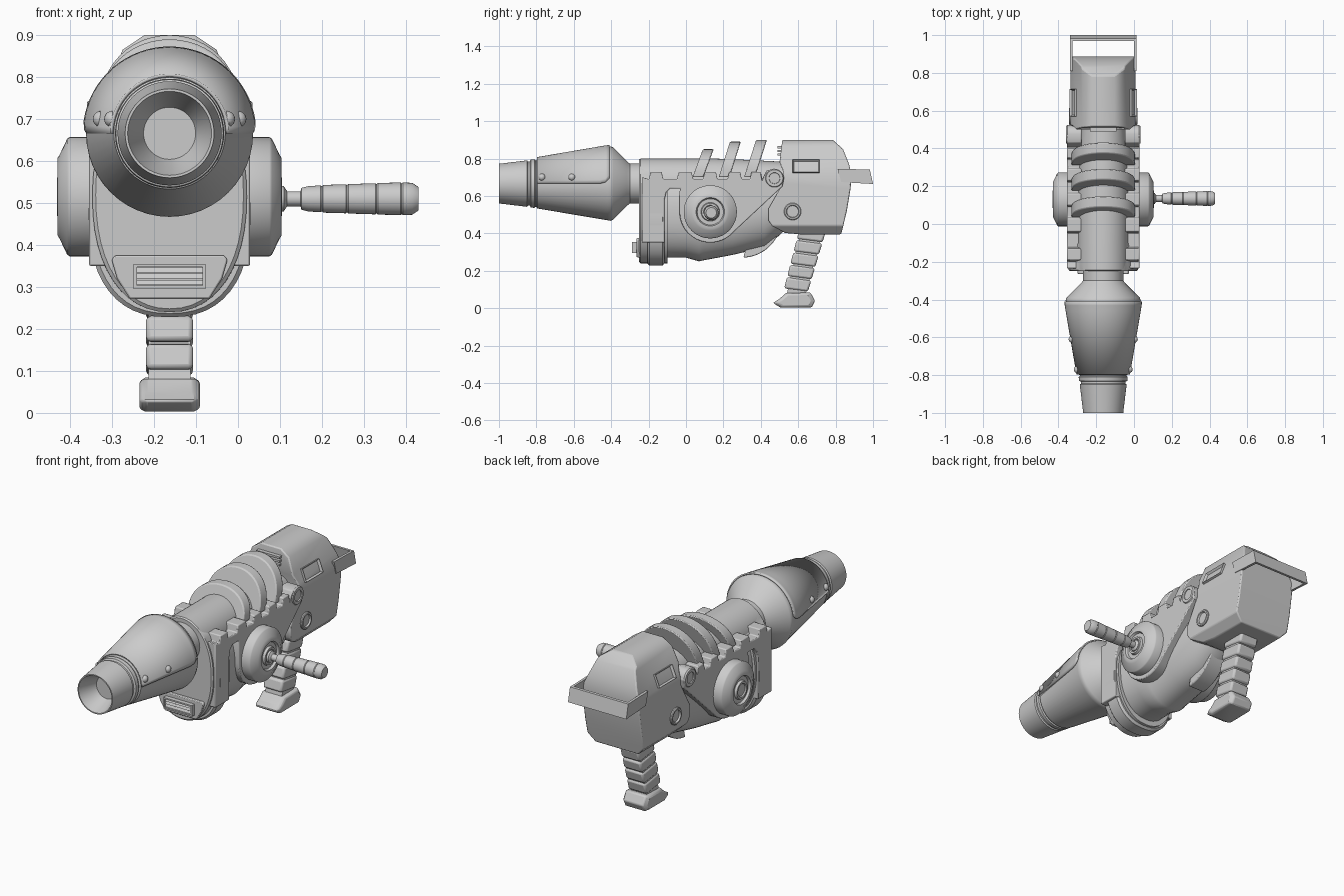
import bpy, bmesh, math
from mathutils import Vector, Matrix

if "Cube" in bpy.data.objects:
    bpy.data.objects.remove(bpy.data.objects["Cube"])

CX, AZ = -0.163, 0.666      # centre plane of the body, barrel axis height
COS, SIN, TAU = math.cos, math.sin, math.tau


def finish(name, bm, bevel=0, angle=35):
    bmesh.ops.recalc_face_normals(bm, faces=bm.faces)
    me = bpy.data.meshes.new(name)
    bm.to_mesh(me)
    bm.free()
    ob = bpy.data.objects.new(name, me)
    bpy.context.collection.objects.link(ob)
    me.shade_smooth()
    me.set_sharp_from_angle(angle=math.radians(angle))
    if bevel:
        m = ob.modifiers.new("bevel", 'BEVEL')
        m.width, m.segments, m.limit_method = bevel, 2, 'ANGLE'
        m.angle_limit = math.radians(40)
    return ob


def loft_bm(rings, closed=True, cap=True):
    bm = bmesh.new()
    vs = [[bm.verts.new(p) for p in r] for r in rings]
    n = len(rings[0])
    for a, b in zip(vs, vs[1:]):
        for i in range(n if closed else n - 1):
            j = (i + 1) % n
            bm.faces.new((a[i], a[j], b[j], b[i]))
    if cap:
        bm.faces.new(vs[0])
        bm.faces.new(vs[-1])
    return bm


def loft(name, rings, bevel=0, **kw):
    return finish(name, loft_bm(rings, **kw), bevel)


def prism_bm(pts, d0, d1):
    """Side profile (y, z) extruded between two offsets from the centre plane."""
    return loft_bm([[(CX + d, y, z) for y, z in pts] for d in (d0, d1)])


def prism(name, pts, d0, d1, bevel=0):
    return finish(name, prism_bm(pts, d0, d1), bevel)


def lathe_y(name, prof, segs=48, z=AZ):
    return loft(name, [[(CX + r * COS(TAU * i / segs), y, z + r * SIN(TAU * i / segs))
                        for i in range(segs)] for y, r in prof])


def lathe_x(name, prof, y, z, s=1, segs=40):
    return loft(name, [[(CX + s * d, y + r * COS(TAU * i / segs), z + r * SIN(TAU * i / segs))
                        for i in range(segs)] for d, r in prof])


def oval(y, zb, zt, hw, n=48, e=2.2):
    f = lambda v: math.copysign(abs(v) ** (2 / e), v)
    return [(CX + hw * f(COS(TAU * i / n)), y, (zb + zt) / 2 + (zt - zb) / 2 * f(SIN(TAU * i / n)))
            for i in range(n)]


def box(name, y0, y1, z0, z1, d0, d1, bevel=0):
    return prism(name, [(y0, z0), (y1, z0), (y1, z1), (y0, z1)], d0, d1, bevel)


# Nozzle with bore, tip rings and cone
lathe_y("nozzle", [(-.9, .062), (-.975, .092), (-1, .1), (-1, .106), (-.85, .124), (-.845, .118),
                   (-.835, .118), (-.83, .128), (-.81, .13), (-.805, .124), (-.8, .124),
                   (-.795, .133), (-.42, .196), (-.405, .199), (-.39, .194), (-.315, .118),
                   (-.3, .107), (-.22, .107)])

# Raised upper shell on the cone, with rivets
shell = []
for y, r, a in ((-.795, .135, 0), (-.46, .192, 0), (-.43, .197, .04), (-.41, .2, .14)):
    shell.append([(CX + (r + .003) * COS(t), y, AZ + (r + .003) * SIN(t))
                  for t in (a + (math.pi - 2 * a) * i / 32 for i in range(33))])
ob = loft("cone_shell", shell, closed=False, cap=False)
m = ob.modifiers.new("thickness", 'SOLIDIFY')
m.thickness, m.offset = .008, 0
for s in (-1, 1):
    for y, d in ((-.77, .137), (-.61, .164)):
        bm = bmesh.new()
        bmesh.ops.create_uvsphere(bm, u_segments=16, v_segments=10, radius=.019)
        bmesh.ops.translate(bm, verts=bm.verts, vec=(CX + s * d, y, .7))
        finish("rivet", bm)

# Upper barrel tube
lathe_y("barrel_tube", [(-.25, .128), (-.243, .134), (.15, .134), (.3, .128), (.56, .115)])

# Oval front plate, flange and lower body
loft("front_plate", [oval(-.25, .248, .79, .176), oval(-.243, .24, .79, .184), oval(-.1, .24, .76, .184)])
loft("front_flange", [oval(-.205, .237, .72, .184, e=2.4), oval(-.195, .228, .72, .193, e=2.4),
                      oval(-.125, .228, .72, .193, e=2.4), oval(-.115, .24, .72, .184, e=2.4)])
loft("lower_body", [oval(-.15, .27, .74, .17), oval(.0, .27, .74, .17), oval(.07, .25, .74, .168),
                    oval(.09, .255, .74, .165), oval(.25, .285, .74, .16), oval(.42, .325, .74, .15),
                    oval(.5, .39, .72, .14), oval(.56, .45, .7, .13)])

# Front vent: shield, frame and slats
shield = [(-.13, .375), (.13, .375), (.138, .365), (.125, .32), (.095, .272), (-.095, .272),
          (-.125, .32), (-.138, .365)]
loft("vent_shield", [[(CX + x, y, z) for x, z in shield] for y in (-.264, -.2)], bevel=.004)
for z in (.295, .347):
    box("vent_frame", -.288, -.25, z, z + .008, -.086, .086)
for d in (-.086, .078):
    box("vent_frame_side", -.288, -.25, .295, .355, d, d + .008)
for i in range(3):
    z = .306 + i * .0145
    prism("vent_slat", [(-.284, z), (-.25, z), (-.25, z + .011), (-.278, z + .011)], -.08, .08)

# Toothed side plates with a rounded lobe round the hub
top = [(-.235, .7)]
for a, b in ((-.19, -.13), (-.04, .03), (.1, .16), (.23, .29), (.35, .4)):
    top += [(a - .008, .69), (a, .728), (b, .728), (b + .008, .69)]
lobe = [(.13 + .165 * COS(t), .515 + .165 * SIN(t))
        for t in (math.radians(-40 - 140 * i / 16) for i in range(17))]
plate = ([(-.235, .35)] + top + [(.43, .735), (.47, .746), (.505, .735), (.525, .7), (.515, .65)]
         + lobe + [(-.035, .62), (-.03, .64), (-.085, .64), (-.105, .62), (-.115, .58), (-.115, .35)])
for s in (-1, 1):
    prism("side_plate", plate, s * .115, s * .192, .005)
    lathe_x("pivot_boss", [(.12, .05), (.19, .05), (.197, .045), (.197, .03), (.186, .027)],
            .473, .695, s, 28)
    # Hub discs
    lathe_x("hub", [(.14, .142), (.238, .142), (.244, .138), (.262, .1), (.267, .092), (.267, .076),
                    (.255, .07), (.255, .05), (.268, .046), (.268, .036), (.262, .032)],
            .13, .515, s, 48)

# Crank on the right hub
lathe_x("crank_handle", [(.25, .034), (.272, .03), (.28, .018), (.312, .018), (.314, .026),
                         (.33, .03), (.36, .032), (.363, .03), (.366, .033), (.42, .0345),
                         (.423, .0325), (.426, .035), (.49, .037), (.493, .035), (.496, .0375),
                         (.55, .039), (.553, .037), (.556, .039), (.578, .038), (.593, .028)],
        .135, .51, 1, 32)

# Tilted ribs over the barrel
for y0, h, lean in ((.035, .15, .055), (.175, .19, .06), (.31, .2, .065)):
    rings = []
    for dy, k in ((0, 1), (.058, 1)):
        rings.append([(CX + .168 * k * COS(t), y0 + dy + lean * SIN(t) ** .8, .7 + h * SIN(t) ** .8)
                      for t in (math.pi * i / 24 * .99999 for i in range(25))])
    loft("barrel_rib", rings, .006)

# Rear housing: side profile with chamfers cut along its length
prof = [(.5, .78), (.515, .9), (.785, .9), (.84, .85), (.872, .77), (.886, .71), (.88, .64),
        (.86, .52), (.83, .395), (.61, .395), (.53, .402), (.46, .44), (.44, .47), (.44, .53),
        (.52, .67), (.52, .73)]
bm = prism_bm(prof, -.172, .172)
bmesh.ops.recalc_face_normals(bm, faces=bm.faces)
for (d0, z0), (d1, z1) in (((.172, .71), (.112, .865)), ((.112, .865), (.06, .9)), ((.172, .44), (.13, .395))):
    for s in (-1, 1):
        nrm = Vector((s * abs(z1 - z0), 0, (d0 - d1) * (1 if z1 > z0 else -1)))
        cut = bmesh.ops.bisect_plane(bm, geom=bm.verts[:] + bm.edges[:] + bm.faces[:], dist=1e-5,
                                     plane_co=(CX + s * d0, 0, z0), plane_no=nrm, clear_outer=True)
        edges = [e for e in cut['geom_cut'] if isinstance(e, bmesh.types.BMEdge)]
        bmesh.ops.edgenet_fill(bm, edges=edges)
finish("rear_housing", bm, .006)

# Housing windows, round side studs and front vent slats
for s in (-1, 1):
    bm = bmesh.new()
    bmesh.ops.create_cube(bm, size=1)
    bmesh.ops.scale(bm, verts=bm.verts, vec=(.03, .145, .072))
    face = [f for f in bm.faces if f.normal.x * s > .9]
    bmesh.ops.inset_region(bm, faces=face, thickness=.014)
    bmesh.ops.translate(bm, verts=face[0].verts, vec=(-s * .018, 0, 0))
    rot = Matrix.Rotation(-s * .37, 4, 'Y')
    bmesh.ops.transform(bm, matrix=Matrix.Translation((CX + s * .152, .642, .755)) @ rot, verts=bm.verts)
    finish("housing_window", bm)
    lathe_x("housing_stud", [(.15, .046), (.178, .046), (.182, .042), (.182, .034), (.173, .031)],
            .57, .517, s, 28)
for z in (.815, .835, .855):
    box("housing_vent_slat", .49, .53, z, z + .011, -.07, .07)

# Rear bracket
for s in (-1, 1):
    prism("bracket_arm", [(.81, .745), (.983, .741), (1, .664), (.83, .674)], s * .162, s * .176)
prism("bracket_bar", [(.968, .742), (.983, .741), (1, .664), (.985, .665)], -.176, .176)

# Curved trigger guard under the body
arc = [(.3 + .21 * COS(t), .48 + .21 * SIN(t))
       for t in (math.radians(-88 + 80 * i / 14) for i in range(15))]
prism("trigger_guard", arc + [(.4, .45), (.34, .4)], -.05, .05, .005)

# Pistol grip in stacked segments and its foot
N = 5
for i in range(N):
    def row(t):
        return (.608 - .085 * t, .43 - .33 * t), (.748 - .098 * t, .412 - .33 * t)
    (a, b), (c, d) = row(i / N), row((i + 1) / N - .018)
    prism("grip_segment", [a, b, d, c], -.056, .056, .011)
prism("grip_core", [(.618, .42), (.735, .42), (.638, .07), (.538, .07)], -.05, .05)
foot = [(.465, .028), (.5, .05), (.535, .082), (.665, .084), (.69, .04), (.672, .004), (.505, .003)]
loft("grip_foot", [[(CX + d, .58 + (y - .58) * k, .04 + (z - .04) * k) for y, z in foot]
                   for d, k in ((-.072, .8), (-.058, 1), (.058, 1), (.072, .8))], .006)
